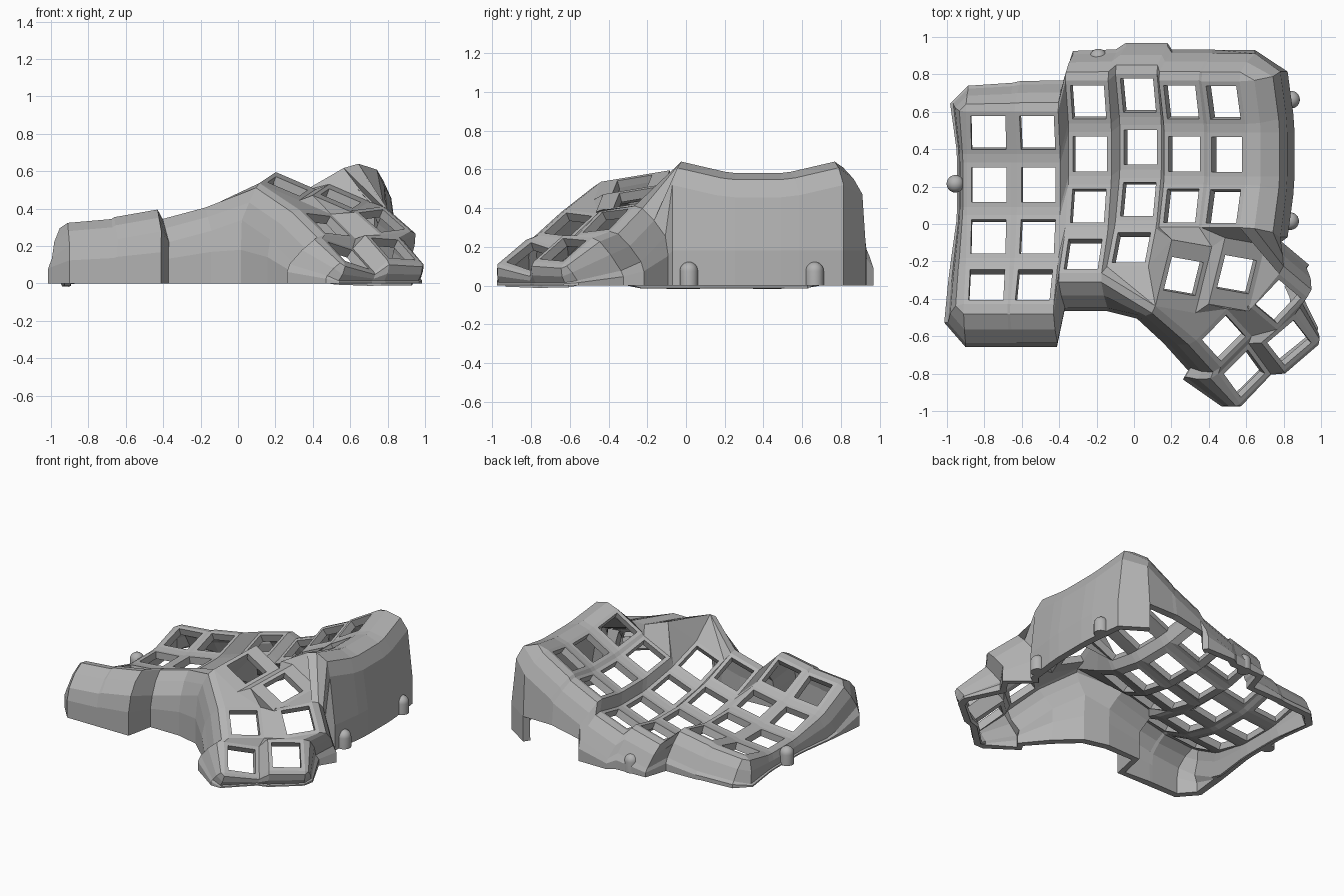
import bpy, bmesh, math
from mathutils import Matrix, Vector

cube = bpy.data.objects.get("Cube")
if cube:
    bpy.data.objects.remove(cube, do_unlink=True)

grey = bpy.data.materials.new("shell_grey")
grey.use_nodes = True
grey.diffuse_color = (0.45, 0.45, 0.45, 1)
grey.node_tree.nodes["Principled BSDF"].inputs["Base Color"].default_value = grey.diffuse_color

HALF, TALL, HOLE, BOWL, THICK = 0.118, 0.185, 0.093, 1.07, 0.05
CORNERS = {"a": (-1, 1), "b": (1, 1), "c": (1, -1), "d": (-1, -1)}
DIRS = {"-x": (-1, 0), "+x": (1, 0), "-y": (0, -1), "+y": (0, 1)}

# How far each wall ring reaches out and drops, with a fuller shoulder on the left
DROPS = (-0.02, -0.1, -0.2, -0.2)
REACH = (0.045, 0.08, 0.1, 0.12)
WIDER = {"F+x": (0.08, 0.15, 0.14, 0.185),
         "A-y": (0.05, 0.1, 0.125, 0.15), "B-y": (0.05, 0.1, 0.125, 0.15)}


def rot(degrees, axis):
    return Matrix.Rotation(math.radians(degrees), 4, axis)


# Key frames: curved finger columns (x, y, z, tilt, number of keys)
columns = {"A": (-0.775, 0.21, 0.125, 5, 4), "B": (-0.51, 0.21, 0.168, 10, 4),
           "C": (-0.235, 0.375, 0.175, 15, 4), "D": (0.035, 0.41, 0.203, 20, 4),
           "E": (0.268, 0.375, 0.37, 25, 3), "F": (0.496, 0.372, 0.5, 30, 3)}
keys = {}
for name, (x, y, z, tilt, count) in columns.items():
    for row in range(count):
        swing = Matrix.Translation((0, 0, BOWL)) @ rot((1 - row) * 15, "X") @ Matrix.Translation((0, 0, -BOWL))
        keys[name + str(row)] = Matrix.Translation((x, y, z)) @ rot(-tilt, "Y") @ swing

# Key frames: thumb cluster (position, then pitch, roll, yaw)
thumbs = {"T1": (0.265, -0.28, 0.52, 10, 23, -10), "T2": (0.55, -0.27, 0.455, 10, 23, -10),
          "T3": (0.77, -0.415, 0.335, 6, 34, -40), "T4": (0.48, -0.61, 0.315, -6, 34, -48),
          "T5": (0.83, -0.635, 0.185, -4, 35, -52), "T6": (0.59, -0.80, 0.15, -16, 33, -54)}
for name, (x, y, z, pitch, roll, yaw) in thumbs.items():
    keys[name] = Matrix.Translation((x, y, z)) @ rot(yaw, "Z") @ rot(roll, "Y") @ rot(pitch, "X")

bm = bmesh.new()


def point(code):
    """Outer corner of a key plate; the two inner thumb plates are taller."""
    sx, sy = CORNERS[code[2]]
    return keys[code[:2]] @ Vector((sx * HALF, sy * (TALL if code[:2] in ("T1", "T2") else HALF), 0))


def hole_point(code):
    sx, sy = CORNERS[code[2]]
    return keys[code[:2]] @ Vector((sx * HOLE, sy * HOLE, 0))


def poly(points):
    return bm.faces.new([bm.verts.new(p) for p in points])


def patch(codes):
    poly([point(c) for c in codes.split()])


# Square frame around every key hole
for k in keys:
    for p, q in ("ab", "bc", "cd", "da"):
        poly([point(k + p), point(k + q), hole_point(k + q), hole_point(k + p)])


def join_rows(up, low):
    patch(f"{up}d {up}c {low}b {low}a")


def join_sides(left, right):
    patch(f"{left}b {right}a {right}d {left}c")


def join_four(k, right, low, low_right):
    patch(f"{k}c {right}d {low_right}a {low}b")


# Webs between finger keys
for i, col in enumerate("ABCDEF"):
    nxt = "ABCDEF"[i + 1:i + 2]
    for row in range(4):
        k, low = f"{col}{row}", f"{col}{row + 1}"
        right, low_right = f"{nxt}{row}", f"{nxt}{row + 1}"
        if low in keys:
            join_rows(k, low)
        if k in keys and right in keys:
            join_sides(k, right)
        if low in keys and low_right in keys:
            join_four(k, right, low, low_right)

# Webs in the thumb cluster and up to the finger keys
join_sides("T1", "T2")
join_sides("T2", "T3")
join_sides("T3", "T5")
join_sides("T4", "T6")
join_rows("T3", "T4")
join_rows("T5", "T6")
join_four("T3", "T5", "T4", "T6")
for codes in ("T2d T2c T3d T4a", "T1c T2d T4a", "T1d T1c T4a T4d",
              "D2c E2d D3b", "D3b E2d T1a", "D3b T1a D3c", "D3c T1a T1d", "D3c T1d D3d",
              "D3d T1d C3c", "E2d E2c T1b T1a", "E2c F2d T2a T1b", "F2d F2c T2b T2a",
              "F2c T3a T2b"):
    patch(codes)

# Rim of the key surface, each corner with its outward direction
rim = [f"A{r}{c}-x" for r in range(4) for c in "ad"]
rim += [f"{k}3{c}-y" for k in "ABC" for c in "dc"]
rim += ["T1d-y", "T4d-y", "T4c-y", "T6d-y", "T6c-y", "T6c+x", "T6b+x", "T5c+x", "T5b+x"]
rim += ["T5b+y", "T5a+y", "T3b+y", "T3a+y"]
rim += [f"F{r}{c}+x" for r in (2, 1, 0) for c in "cb"]
rim += [f"{k}0{c}+y" for k in "FEDCBA" for c in "ba"]


def wall_points(code):
    """Points running from the key surface, over the shoulder, to the floor."""
    dx, dy = DIRS[code[3:]]
    frame, start = keys[code[:2]].to_3x3(), point(code)
    low = min(1, start.z / 0.22)  # low corners get a smaller shoulder
    out = [start]
    for reach, drop in zip(WIDER.get(code[0] + code[3:], REACH), DROPS):
        p = start + frame @ Vector((dx * reach, dy * reach, drop)) * low
        p.z = max(p.z, 0.015)
        out.append(p)
    out[-1].z = min(0.18, out[-2].z * 0.6)
    out.append(Vector((out[-1].x, out[-1].y, 0)))
    return out


# Outer wall, leaving a cable notch in the back
walls = [wall_points(code) for code in rim]
for one, two in zip(walls, walls[1:] + walls[:1]):
    for i in range(len(one) - 1):
        quad = [one[i], one[i + 1], two[i + 1], two[i]]
        mid = sum(quad, Vector()) / 4
        notch = mid.y > 0.8 and 0.25 < mid.x < 0.7 and mid.z < 0.12
        if not notch:
            poly(quad)

bmesh.ops.remove_doubles(bm, verts=bm.verts, dist=0.0008)
bmesh.ops.dissolve_degenerate(bm, edges=bm.edges, dist=0.0005)
bmesh.ops.recalc_face_normals(bm, faces=bm.faces)
if sum(f.normal.z * f.calc_area() for f in bm.faces) < 0:
    bmesh.ops.reverse_faces(bm, faces=bm.faces)


def add_object(name, mesh_data):
    mesh = bpy.data.meshes.new(name)
    mesh_data.to_mesh(mesh)
    mesh_data.free()
    mesh.materials.append(grey)
    obj = bpy.data.objects.new(name, mesh)
    bpy.context.collection.objects.link(obj)
    return obj


shell = add_object("keyboard_shell", bm)
solid = shell.modifiers.new("wall_thickness", "SOLIDIFY")
solid.thickness = THICK
solid.offset = -1

# Domed screw posts along the foot of the wall
posts = {"left_back": (0.84, 0.665), "left_front": (0.835, 0.015),
         "right": (-0.955, 0.215), "back": (-0.19, 0.89)}
for place, (x, y) in posts.items():
    post = bmesh.new()
    bmesh.ops.create_uvsphere(post, u_segments=24, v_segments=12, radius=0.047)
    # Pull the lower half down into a straight shaft
    for v in post.verts:
        if v.co.z > -0.001:
            v.co.z += 0.075
        else:
            v.co.z = 0
            if v.co.xy.length > 0.04:
                v.co.xy = v.co.xy.normalized() * 0.047
        v.co += Vector((x, y, 0))
    for f in post.faces:
        f.smooth = f.calc_center_median().z > 0.02
    add_object("screw_post_" + place, post)
